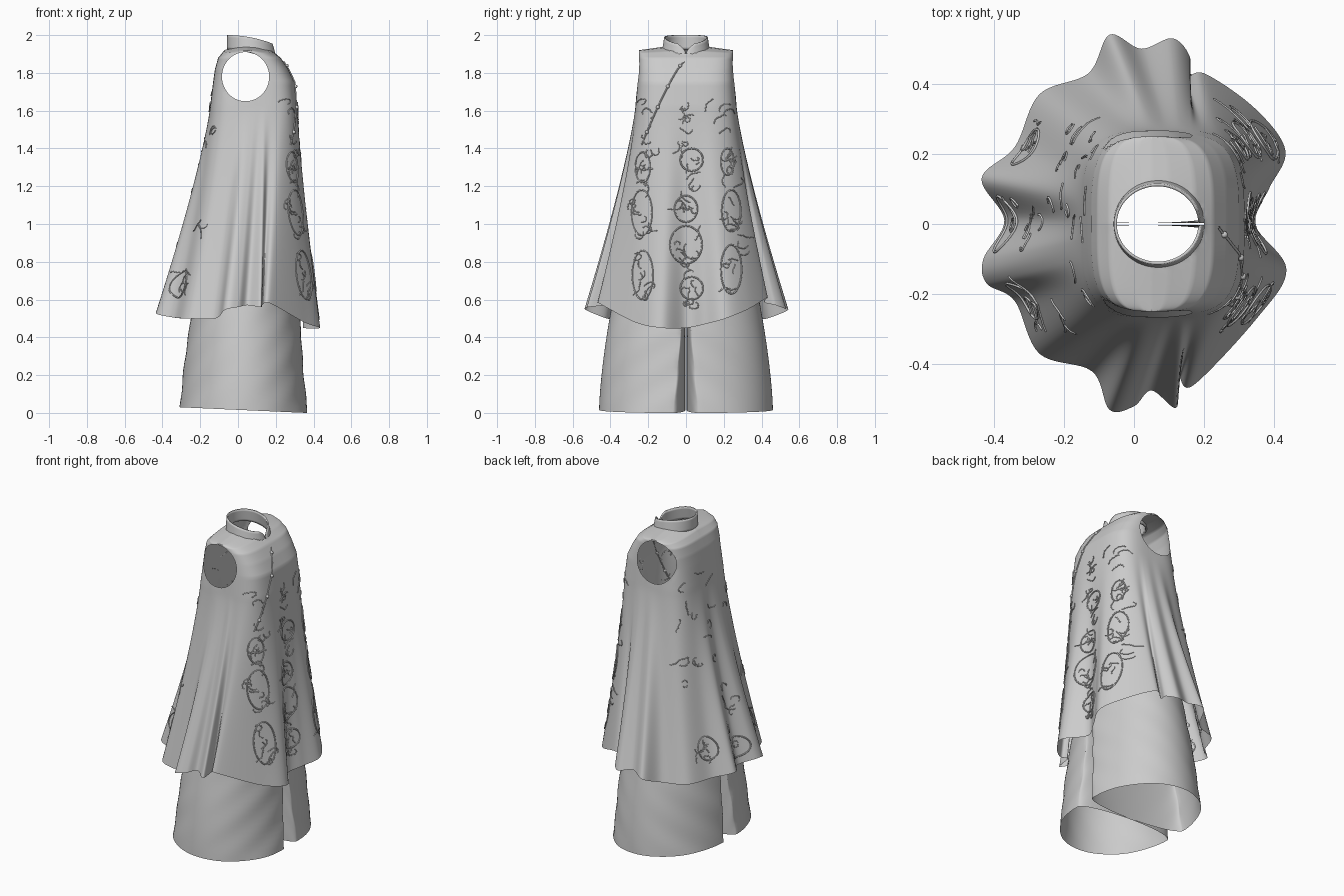
import bpy, bmesh, math, random
from math import sin, cos, pi
from mathutils import Vector
from mathutils.bvhtree import BVHTree

if "Cube" in bpy.data.objects:
    bpy.data.objects.remove(bpy.data.objects["Cube"])

random.seed(4)


def lerp(a, b, t):
    return a + (b - a) * t


def make_object(name, bm):
    me = bpy.data.meshes.new(name)
    bm.to_mesh(me)
    me.shade_smooth()
    ob = bpy.data.objects.new(name, me)
    bpy.context.collection.objects.link(ob)
    return ob


def loft(bm, rings, closed=True):
    rows = [[bm.verts.new(p) for p in r] for r in rings]
    n = len(rows[0])
    for a, b in zip(rows, rows[1:]):
        for i in range(n if closed else n - 1):
            j = (i + 1) % n
            bm.faces.new((a[i], a[j], b[j], b[i]))
    return rows


# ---- tunic: hem outline (x, y, z), counter-clockwise from the front centre
HEM = [(.345, 0, .45), (.385, .1, .47), (.432, .21, .50), (.345, .33, .55), (.20, .43, .61),
       (.148, .415, .585), (.16, .475, .57), (.11, .53, .55), (.02, .50, .565), (-.07, .54, .545),
       (-.13, .43, .50), (-.27, .37, .50), (-.34, .22, .505), (-.435, .13, .53), (-.37, .01, .515),
       (-.43, -.10, .53), (-.42, -.17, .52), (-.34, -.22, .505), (-.27, -.37, .50), (-.12, -.42, .50),
       (-.07, -.53, .545), (0, -.52, .56), (.05, -.475, .57), (.12, -.525, .56), (.128, -.44, .57),
       (.17, -.46, .58), (.35, -.27, .48), (.435, -.13, .45)]


def closed_spline(pts, sub):
    out, n = [], len(pts)
    P = [Vector(p) for p in pts]
    for i in range(n):
        a, b, c, d = P[i - 1], P[i], P[(i + 1) % n], P[(i + 2) % n]
        for k in range(sub):
            t = k / sub
            out.append(.5 * (2 * b + (c - a) * t + (2 * a - 5 * b + 4 * c - d) * t * t
                             + (3 * b - a - 3 * c + d) * t ** 3))
    return out


def blur(pts, w):
    n = len(pts)
    return [sum((pts[(i + k) % n] for k in range(-w, w + 1)), Vector()) / (2 * w + 1) for i in range(n)]


hem = closed_spline(HEM, 9)
base = blur(blur(hem, 13), 9)
angles = [math.atan2(p.y / .5, p.x / .43) for p in base]


def section(z, x0, x1, yh, lift=0, n=3.6):
    ring = []
    for a in angles:
        r = (abs(cos(a)) ** n + abs(sin(a)) ** n) ** (-1 / n)
        x = (x0 + x1) / 2 + (x1 - x0) / 2 * r * cos(a)
        y = yh * r * sin(a)
        ring.append(Vector((x, y, z + lift * (1 - abs(y) / .25))))
    return ring


# shoulder sections: z, back x, front x, half width, rise towards the neck
TOP = [(1.62, -.148, .315, .268, 0), (1.75, -.132, .300, .257, 0), (1.82, -.122, .266, .252, 0),
       (1.88, -.105, .226, .25, 0), (1.905, -.072, .175, .25, .015), (1.917, .0, .10, .25, .03),
       (1.92, .05, .05, .25, .035)]
chest = section(*TOP[0])
rings = []
for k in range(52):
    t = 1 - k / 52
    ring = []
    for c, b, h in zip(chest, base, hem):
        p = c.lerp(b, t ** 1.2) + (h - b) * t ** 1.3
        p.z = lerp(1.62, h.z, t)
        ring.append(p)
    rings.append(ring)
for s, e in zip(TOP, TOP[1:]):
    for k in range(7):
        rings.append(section(*[lerp(a, b, k / 7) for a, b in zip(s, e)]))
ridge = section(*TOP[-1])
for p in ridge:  # shared points along the shoulder line so both sides weld
    p.y = round(p.y / .01) * .01
    p.z = 1.92 + .035 * (1 - abs(p.y) / .25)
rings.append(ridge)

tunic = bmesh.new()
loft(tunic, rings)
bmesh.ops.remove_doubles(tunic, verts=tunic.verts, dist=.0004)


def cut_hole(bm, axes, centre, radii, keep):
    # remove the faces inside an ellipse and snap the rim onto it
    def dist(co):
        return math.hypot(*[(co[a] - c) / r for a, c, r in zip(axes, centre, radii)])
    dead = [f for f in bm.faces if keep(f.calc_center_median()) and dist(f.calc_center_median()) < 1]
    rim = {v for f in dead for v in f.verts}
    bmesh.ops.delete(bm, geom=dead, context='FACES')
    for v in rim:
        if v.is_valid:
            d = dist(v.co)
            for a, c in zip(axes, centre):
                v.co[a] = c + (v.co[a] - c) / d


for side in (-1, 1):
    cut_hole(tunic, (0, 2), (.04, 1.78), (.125, .13), lambda p: p.y * side > .14)
cut_hole(tunic, (0, 1), (.075, 0), (.125, .118), lambda p: p.z > 1.8)
bmesh.ops.recalc_face_normals(tunic, faces=tunic.faces)
make_object("tunic", tunic)
surface = BVHTree.FromBMesh(tunic)

# ---- stand collar, dipping to a rounded split at the front
bm = bmesh.new()
crings = []
for k in range(7):
    t = k / 6
    ring = []
    for i in range(121):
        a = lerp(.02, 2 * pi - .02, i / 120)
        corner = math.sqrt(min(1, min(a, 2 * pi - a) / .4))
        r = lerp(.133, .124, t)
        x = .075 - .008 * t + r * cos(a)
        low = lerp(1.925, 1.868, ((cos(a) + 1) / 2) ** 1.5)
        high = lerp(2.0, 1.952, ((cos(a) + 1) / 2) ** 2)
        ring.append((x, r * lerp(.97, .93, t) * sin(a), lerp(low, lerp(low + .03, high, corner), t)))
    crings.append(ring)
loft(bm, crings, closed=False)
collar = make_object("collar", bm)
mod = collar.modifiers.new("thickness", 'SOLIDIFY')
mod.thickness = .008

# ---- wide trousers: two half-oval legs that join above the crotch
N, CROTCH, WAIST = 96, .72, 1.2


def leg_point(z, phi, side):
    t = z / WAIST
    ax, cx, yo = lerp(.338, .22, t), lerp(.028, .05, t), lerp(.46, .25, t ** 1.5)
    h = .07 * max(0, 1 - z / CROTCH)  # rounding of the inner corners
    s = sin(phi)
    y = h + (yo - h) * s if phi <= pi else h + (h - .003) * s
    x = cx + ax * cos(phi)
    x += .004 * sin(z * 23 + phi * 5) * sin(phi * 3 + z * 9)
    floor = .03 - .03 * (x + .31) / .67
    return (x, side * max(y, 0), z + max(floor, 0) * (1 - t))


for side, name in ((-1, "trouser_leg_a"), (1, "trouser_leg_b")):
    bm = bmesh.new()
    full = [[leg_point(CROTCH * k / 24, 2 * pi * i / N, side) for i in range(N)] for k in range(25)]
    upper = [[leg_point(lerp(CROTCH, WAIST, k / 12), pi * i / (N // 2), side)
              for i in range(N // 2 + 1)] for k in range(13)]
    loft(bm, full)
    loft(bm, upper, closed=False)
    bmesh.ops.remove_doubles(bm, verts=bm.verts, dist=.0003)
    bmesh.ops.recalc_face_normals(bm, faces=bm.faces)
    make_object(name, bm)


# ---- raised embroidery, projected onto the tunic from front (+1) or back (-1)
def project(y, z, face):
    return surface.ray_cast(Vector((face, y, z)), Vector((-face, 0, 0)))[0]


def embroider(name, strokes, face, depth):
    cu = bpy.data.curves.new(name, 'CURVE')
    cu.dimensions, cu.bevel_depth, cu.bevel_resolution = '3D', depth, 1
    for stroke in strokes:
        pts = [project(y, z, face) for y, z in stroke]
        if any(p is None or p.x * face < .09 for p in pts):
            continue
        if any(abs(a.x - b.x) > .04 for a, b in zip(pts, pts[1:])):
            continue
        sp = cu.splines.new('POLY')
        sp.points.add(len(pts) - 1)
        for q, p in zip(sp.points, pts):
            q.co = (p.x + face * .002, p.y, p.z, 1)
    bpy.context.collection.objects.link(bpy.data.objects.new(name, cu))


def oval(y, z, ry, rz):
    return [(y + ry * cos(i * pi / 14), z + rz * sin(i * pi / 14)) for i in range(29)]


def sprig(y, z, steps=9, step=.011):
    a, out = random.uniform(0, 2 * pi), []
    turn = random.uniform(-.6, .6)
    for _ in range(steps):
        out.append((y, z))
        a += turn + random.uniform(-.6, .6)
        y, z = y + step * cos(a), z + step * sin(a)
    return out


FRONT = [(-.23, 1.3, .04, .08), (-.235, 1.06, .055, .12), (-.23, .73, .055, .13), (0, .89, .085, .1),
         (0, 1.08, .06, .07), (.03, 1.34, .06, .06), (.24, 1.07, .05, .11), (.24, .76, .055, .13),
         (.03, .66, .06, .06), (.22, 1.33, .035, .07)]
BACK = [(0, .62, .08, .06), (-.22, .68, .05, .07), (.22, .68, .05, .07)]
for face, label, medals, count in ((1, "front", FRONT, 70), (-1, "back", BACK, 35)):
    embroider(label + "_medallions", [oval(*m) for m in medals], face, .004)
    strokes = []
    for y, z, ry, rz in medals:
        strokes += [sprig(y + random.uniform(-.4, .4) * ry, z + random.uniform(-.5, .5) * rz, 6, .011)
                    for _ in range(3)]
    for _ in range(count):
        z = random.uniform(.56, 1.72)
        column = random.choice((-1, 0, 1)) * lerp(.28, .19, (z - .5) / 1.2)
        strokes.append(sprig(column + random.uniform(-.05, .05), z))
    embroider(label + "_sprigs", strokes, face, .003)

# ---- slanted front fastening with knot buttons
placket = [(lerp(-.01, -.235, (i / 20) ** .8), lerp(1.86, 1.42, i / 20)) for i in range(21)]
embroider("front_placket", [placket], 1, .004)
bm = bmesh.new()
for i in (1, 6, 11, 17):
    p = project(*placket[i], 1)
    if p:
        made = bmesh.ops.create_icosphere(bm, subdivisions=2, radius=.01)
        bmesh.ops.translate(bm, verts=made["verts"], vec=p + Vector((.004, 0, 0)))
make_object("knot_buttons", bm)
